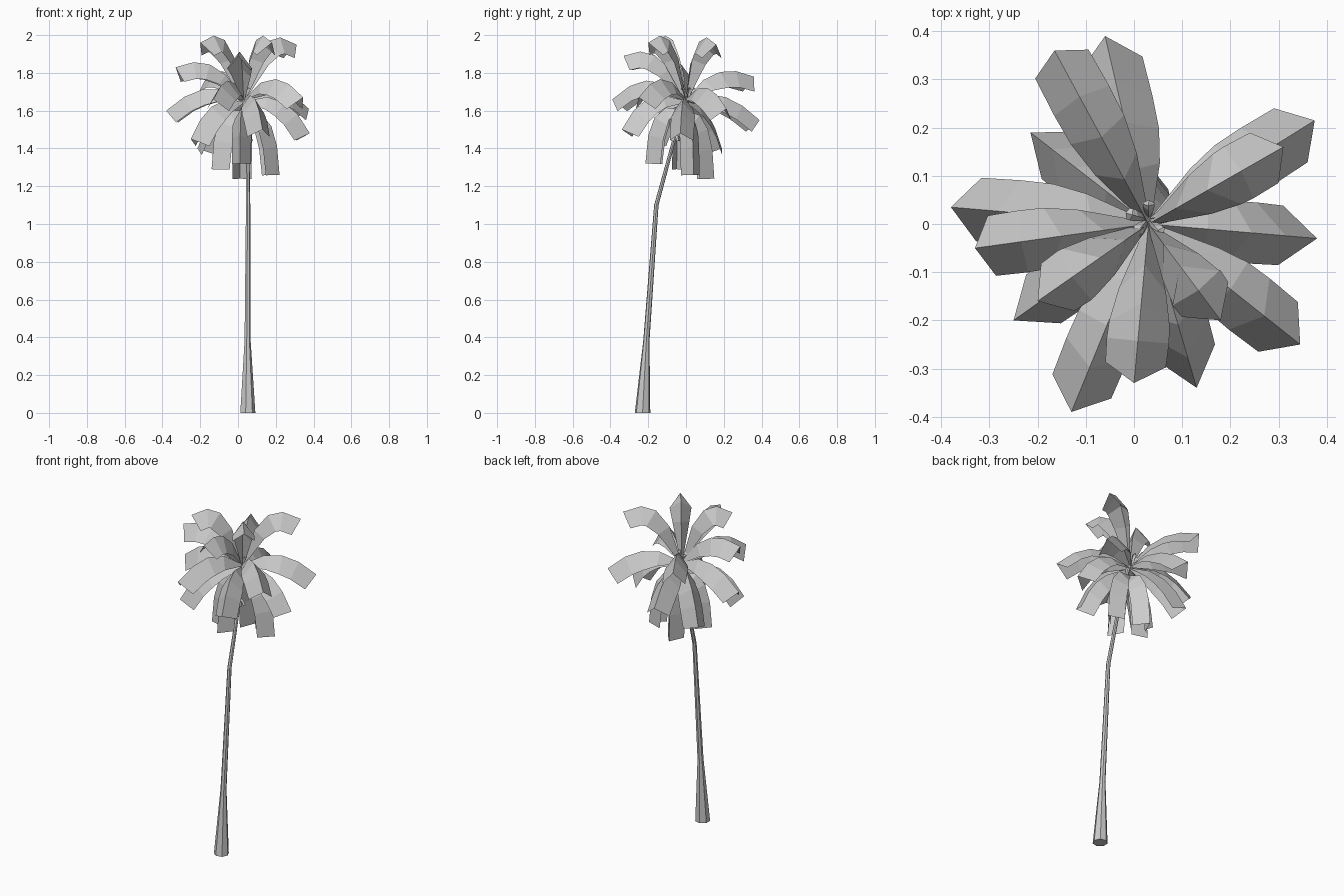
import bpy, bmesh, math
from mathutils import Vector

cube = bpy.data.objects.get("Cube")
if cube:
    bpy.data.objects.remove(cube, do_unlink=True)

grey = bpy.data.materials.new("plain_grey")
grey.use_nodes = True
grey.diffuse_color = (0.6, 0.6, 0.6, 1)
grey.node_tree.nodes["Principled BSDF"].inputs["Base Color"].default_value = (0.6, 0.6, 0.6, 1)


def finish(bm, name):
    """Turn a bmesh into a flat shaded grey object."""
    mesh = bpy.data.meshes.new(name)
    bm.to_mesh(mesh)
    bm.free()
    mesh.materials.append(grey)
    obj = bpy.data.objects.new(name, mesh)
    bpy.context.scene.collection.objects.link(obj)


def make_trunk(rings, sides):
    """Loft a tapering trunk through (centre, radius) rings."""
    bm = bmesh.new()
    loops = []
    for x, y, z, r in rings:
        angles = [math.tau * i / sides for i in range(sides)]
        loops.append([bm.verts.new((x + r * math.cos(a), y + r * math.sin(a), z)) for a in angles])
    for low, high in zip(loops, loops[1:]):
        for i in range(sides):
            j = (i + 1) % sides
            bm.faces.new((low[i], low[j], high[j], high[i]))
    bm.faces.new(loops[0][::-1])
    bm.faces.new(loops[-1])
    finish(bm, "trunk")


def make_frond(name, base, tip, reach, rise, half_width, depth):
    """Folded strip along an arched path, with the crease on top."""
    base, tip = Vector(base), Vector(tip)
    control = base.lerp(tip, reach)
    control.z = tip.z + rise
    outward = Vector((tip.x - base.x, tip.y - base.y, 0)).normalized()
    across = Vector((0, 0, 1)).cross(outward)
    bm = bmesh.new()
    rows = []
    for t, size in STATIONS:
        point = base.lerp(control, t).lerp(control.lerp(tip, t), t)
        tangent = (control - base).lerp(tip - control, t).normalized()
        drop = tangent.cross(across) * depth * size
        side = across * half_width * size
        rows.append([bm.verts.new(p) for p in (point + side - drop, point, point - side - drop)])
    for a, b in zip(rows, rows[1:]):
        for i in range(2):
            bm.faces.new((a[i + 1], b[i + 1], b[i], a[i]))
    finish(bm, name)


# Position along the frond and its share of the full width
STATIONS = [(0, 0.1), (0.3, 0.78), (0.55, 1), (0.77, 1.03), (1, 1)]

make_trunk([(0.05, -0.23, 0, 0.042), (0.05, -0.21, 0.38, 0.017), (0.053, -0.157, 1.1, 0.012),
            (0.05, -0.07, 1.42, 0.01), (0.035, -0.005, 1.66, 0.012)], 7)

# Crown tiers: base height, control reach, control rise, half width, frond tips
TIERS = {
    "top_frond": (1.66, 0.27, 0.15, 0.06,
                  [(-0.2, -0.16, 1.96), (0.31, 0.16, 1.95), (0.18, -0.2, 1.96)]),
    "upper_frond": (1.66, 0.4, 0.1, 0.063,
                    [(0, -0.33, 1.89), (-0.33, -0.05, 1.83), (-0.165, 0.36, 1.78)]),
    "middle_frond": (1.66, 0.48, 0.2, 0.066,
                     [(0.345, -0.25, 1.67), (-0.13, -0.39, 1.66), (-0.38, 0.035, 1.6),
                      (0.375, 0.215, 1.61), (-0.06, 0.39, 1.55)]),
    "lower_frond": (1.65, 0.63, 0.26, 0.062,
                    [(0.38, -0.03, 1.48), (0.13, -0.34, 1.5), (-0.25, -0.2, 1.45),
                     (-0.215, 0.19, 1.4)]),
    "hanging_frond": (1.6, 0.95, 0.38, 0.05,
                      [(0.01, -0.215, 1.32), (0.01, 0.15, 1.24), (0.22, 0.04, 1.26),
                       (-0.14, -0.05, 1.29)]),
}
for name, (height, reach, rise, half_width, tips) in TIERS.items():
    for tip in tips:
        make_frond(name, (0.03, 0, height), tip, reach, rise, half_width, 0.085)

# Short young leaves in the heart of the crown and dry stubs below it
for i in range(5):
    a = math.tau * i / 5 + 0.3
    x, y = math.cos(a), math.sin(a)
    make_frond("young_leaf", (0.03, 0.01, 1.64), (0.03 + 0.05 * x, 0.01 + 0.04 * y, 1.72),
               0.3, 0.02, 0.012, 0.01)
    make_frond("dry_stub", (0.045, -0.05, 1.48), (0.045 + 0.035 * x, -0.05 + 0.035 * y, 1.44),
               0.7, 0.04, 0.01, 0.01)
